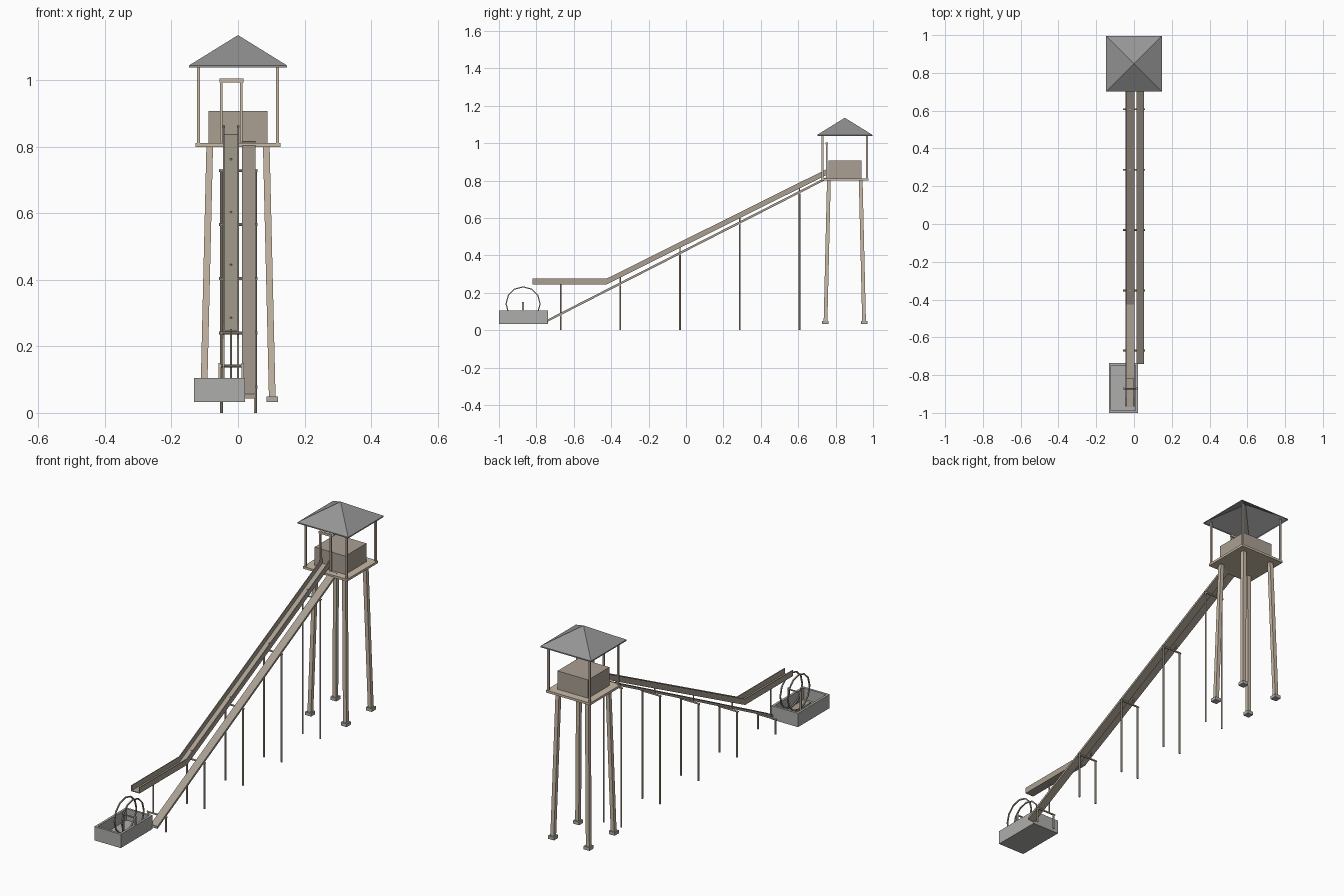
import bpy, bmesh, math
from mathutils import Vector, Matrix

if "Cube" in bpy.data.objects:
    bpy.data.objects.remove(bpy.data.objects["Cube"])


def material(name, rgb):
    m = bpy.data.materials.new(name)
    m.diffuse_color = (*rgb, 1)
    m.use_nodes = True
    m.node_tree.nodes["Principled BSDF"].inputs["Base Color"].default_value = m.diffuse_color
    return m


WOOD = material("light_wood", (0.58, 0.49, 0.38))
PLANK = material("weathered_plank", (0.40, 0.35, 0.29))
ROOF = material("roof_grey", (0.30, 0.30, 0.30))
STONE = material("stone_grey", (0.42, 0.42, 0.41))


def finish(name, bm, mat):
    bmesh.ops.recalc_face_normals(bm, faces=bm.faces)
    me = bpy.data.meshes.new(name)
    bm.to_mesh(me)
    bm.free()
    me.materials.append(mat)
    ob = bpy.data.objects.new(name, me)
    bpy.context.collection.objects.link(ob)
    return ob


def box(name, x, y, z, mat):
    """Box from (min, max) pairs."""
    bm = bmesh.new()
    bmesh.ops.create_cube(bm, size=1)
    for v in bm.verts:
        v.co = [r[0] if c < 0 else r[1] for c, r in zip(v.co, (x, y, z))]
    return finish(name, bm, mat)


def strut(name, a, b, r, mat, sides=8):
    """Round bar between two points."""
    a, b = Vector(a), Vector(b)
    bm = bmesh.new()
    rot = (b - a).to_track_quat('Z', 'Y').to_matrix().to_4x4()
    bmesh.ops.create_cone(bm, cap_ends=True, segments=sides, radius1=r, radius2=r,
                          depth=(b - a).length,
                          matrix=Matrix.Translation((a + b) / 2) @ rot)
    return finish(name, bm, mat)


def sweep(name, profile, path, mat):
    """Sweep a closed (x, z) profile along a (y, z) path."""
    bm = bmesh.new()
    rings = [[bm.verts.new((px, y, z + pz)) for px, pz in profile] for y, z in path]
    n = len(profile)
    for r0, r1 in zip(rings, rings[1:]):
        for i in range(n):
            j = (i + 1) % n
            bm.faces.new((r0[i], r0[j], r1[j], r1[i]))
    bm.faces.new(rings[0])
    bm.faces.new(rings[-1])
    return finish(name, bm, mat)


CY = 0.849  # tower centre

# tower platform and cabin
box("platform", (-0.128, 0.128), (CY - 0.128, CY + 0.128), (0.80, 0.812), WOOD)
box("cabin", (-0.089, 0.089), (CY - 0.088, CY + 0.088), (0.81, 0.908), PLANK)

# splayed legs, footings, roof posts
for sx in (-1, 1):
    for sy in (-1, 1):
        bm = bmesh.new()
        bmesh.ops.create_cube(bm, size=1)
        for v in bm.verts:
            top = v.co.z > 0
            c = 0.085 if top else 0.103
            v.co = (sx * c + v.co.x * 0.02, CY + sy * c + v.co.y * 0.02,
                    0.805 if top else 0.045)
        finish("tower_leg", bm, WOOD)
        fx, fy = sx * 0.103, CY + sy * 0.104
        box("leg_footing", (fx - 0.017, fx + 0.017), (fy - 0.017, fy + 0.017),
            (0.033, 0.05), STONE)
        px, py = sx * 0.119, CY + sy * 0.119
        box("roof_post", (px - 0.0045, px + 0.0045), (py - 0.0045, py + 0.0045),
            (0.81, 1.045), WOOD)

# pyramid roof, open underneath, with a thin eave
bm = bmesh.new()
h = 0.147
corners = [(-h, -h), (h, -h), (h, h), (-h, h)]
low = [bm.verts.new((x, CY + y, 1.039)) for x, y in corners]
eave = [bm.verts.new((x, CY + y, 1.045)) for x, y in corners]
apex = bm.verts.new((0, CY, 1.136))
for i in range(4):
    j = (i + 1) % 4
    bm.faces.new((low[i], low[j], eave[j], eave[i]))
    bm.faces.new((eave[i], eave[j], apex))
finish("roof", bm, ROOF)

# gate frame at the top of the slide
for x in (-0.050, 0.010):
    box("gate_post", (x - 0.004, x + 0.004), (0.748, 0.757), (0.81, 1.0), WOOD)
box("gate_beam", (-0.056, 0.016), (0.747, 0.758), (0.994, 1.005), WOOD)

# open water channel: incline plus level run
x0, x1, t, d = -0.045, 0.003, 0.004, 0.031
channel = [(x0, 0), (x1, 0), (x1, d), (x1 - t, d), (x1 - t, t),
           (x0 + t, t), (x0 + t, d), (x0, d)]
sweep("water_channel", channel, [(-0.82, 0.245), (-0.425, 0.245), (0.757, 0.833)], PLANK)

# straight ramp beside the channel
sweep("ramp", [(0.012, 0), (0.053, 0), (0.053, 0.013), (0.012, 0.013)],
      [(-0.742, 0.044), (0.745, 0.803)], PLANK)

# trestles below ramp and channel
for y in (-0.67, -0.352, -0.032, 0.287, 0.607):
    bar = 0.044 + (y + 0.742) * 0.5104 - 0.003
    floor = 0.25 if y < -0.425 else 0.25 + (y + 0.425) * 0.4975
    for x in (-0.050, 0.052):
        strut("trestle_post", (x, y, 0), (x, y, bar), 0.0045, WOOD)
    strut("trestle_bar", (-0.057, y, bar), (0.058, y, bar), 0.0045, WOOD)
    strut("channel_prop", (-0.021, y, bar), (-0.021, y, floor + 0.002), 0.0035, WOOD)

# stone basin
bx, by, bz, w = (-0.133, 0.021), (-1.0, -0.737), (0.033, 0.105), 0.012
box("basin_floor", bx, by, (0.033, 0.046), STONE)
box("basin_front_wall", bx, (by[0], by[0] + w), bz, STONE)
box("basin_back_wall", bx, (by[1] - w, by[1]), bz, STONE)
box("basin_left_wall", (bx[0], bx[0] + w), by, bz, STONE)
box("basin_right_wall", (bx[1] - w, bx[1]), by, bz, STONE)

# water wheel: two low-poly rims, axle and bearing posts
WY, WZ, N = -0.871, 0.141, 12
for x in (-0.043, 0.0):
    bm = bmesh.new()
    rings = []
    for k in range(N):
        a = 2 * math.pi * k / N
        rings.append([bm.verts.new((x + dx, WY + r * math.cos(a), WZ + r * math.sin(a)))
                      for dx, r in ((-.003, .088), (.003, .088), (.003, .094), (-.003, .094))])
    for k in range(N):
        r0, r1 = rings[k], rings[(k + 1) % N]
        for i in range(4):
            j = (i + 1) % 4
            bm.faces.new((r0[i], r0[j], r1[j], r1[i]))
    finish("wheel_rim", bm, PLANK)
for x in (-0.055, 0.014):
    box("wheel_bearing_post", (x - 0.004, x + 0.004), (WY - 0.005, WY + 0.005),
        (0.045, 0.15), WOOD)
strut("wheel_axle", (-0.057, WY, WZ), (0.016, WY, WZ), 0.004, PLANK)
box("wheel_bed", (-0.045, 0.003), (-0.97, -0.78), (0.045, 0.05), PLANK)
